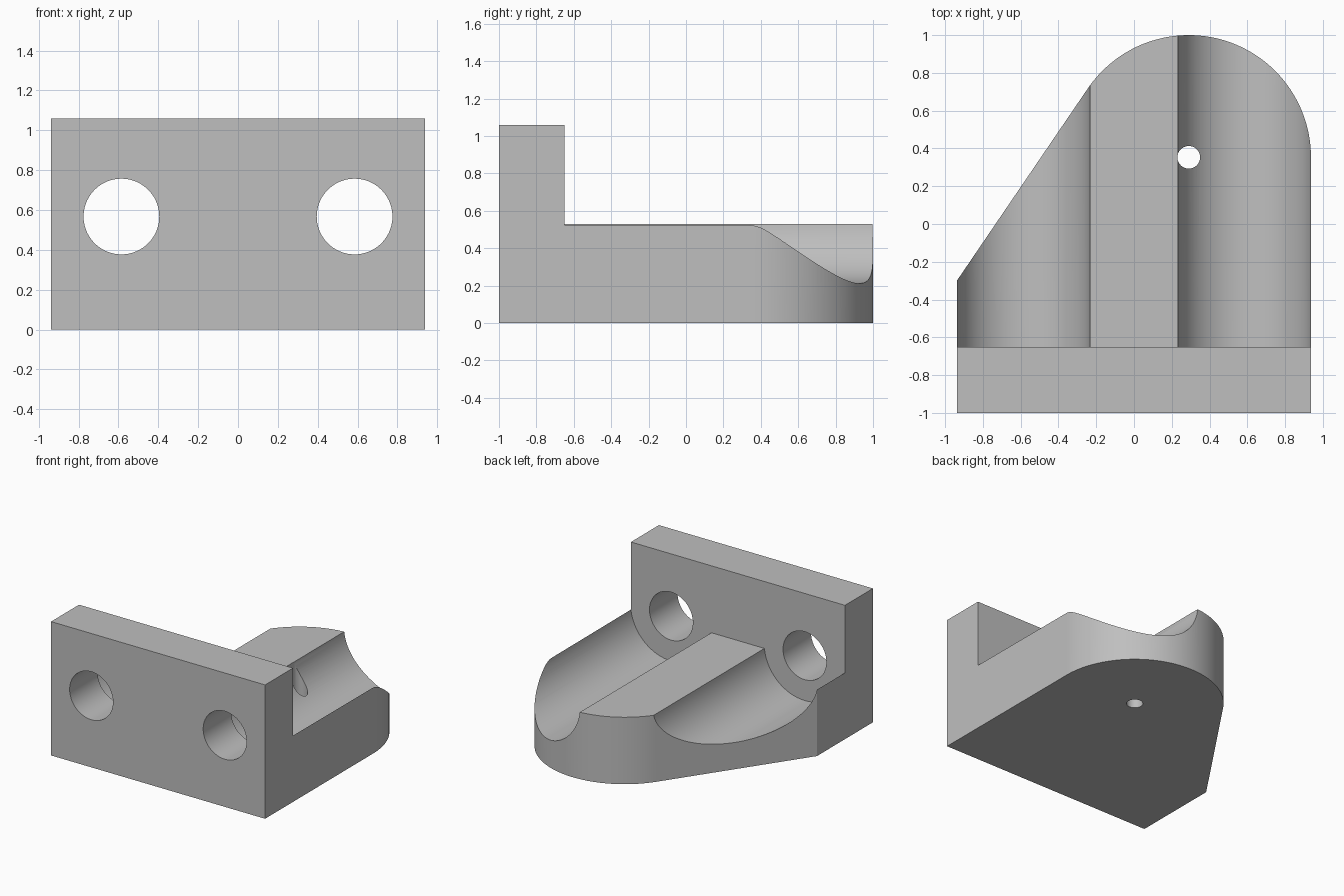
import bpy, bmesh
from math import sin, cos, asin, acos, atan2, hypot, pi
from mathutils import Vector

cube = bpy.data.objects.get("Cube")
if cube:
    bpy.data.objects.remove(cube, do_unlink=True)

HALF_X, FRONT, PLATE_BACK = 0.9375, -1.0, -0.65
PLATE_TOP, BASE_TOP = 1.06, 0.53
BORE_X, BORE_Z, BORE_R, GROOVE_R = 0.585, 0.567, 0.19, 0.355
NOSE, NOSE_R = Vector((0.29, 0.353)), 0.647
LEFT_END = Vector((-HALF_X, -0.3))


def arc(cx, cy, r, start, end, steps):
    return [(cx + r * cos(start + (end - start) * i / steps),
             cy + r * sin(start + (end - start) * i / steps)) for i in range(steps + 1)]


def extrude(name, profile, start, end, along_y=False):
    """Extrude an xy profile along z, or an xz profile along y."""
    def place(p, d):
        return (p[0], d, p[1]) if along_y else (p[0], p[1], d)
    bm = bmesh.new()
    face = bm.faces.new([bm.verts.new(place(p, start)) for p in profile])
    grown = bmesh.ops.extrude_face_region(bm, geom=[face])["geom"]
    shift = Vector(place((0, 0), end - start))
    bmesh.ops.translate(bm, vec=shift, verts=[v for v in grown if isinstance(v, bmesh.types.BMVert)])
    bmesh.ops.recalc_face_normals(bm, faces=bm.faces[:])
    mesh = bpy.data.meshes.new(name)
    bm.to_mesh(mesh)
    bm.free()
    obj = bpy.data.objects.new(name, mesh)
    bpy.context.collection.objects.link(obj)
    return obj


def cut(target, cutter):
    cutter.hide_render = True
    mod = target.modifiers.new("cut", 'BOOLEAN')
    mod.operation, mod.solver, mod.object = 'DIFFERENCE', 'EXACT', cutter
    bpy.context.view_layer.objects.active = target
    bpy.ops.object.modifier_apply(modifier=mod.name)
    bpy.data.objects.remove(cutter, do_unlink=True)


# Footprint: square front, rounded nose, slanted side tangent to the nose
to_nose = NOSE - LEFT_END
tangent = atan2(to_nose.y, to_nose.x) + asin(NOSE_R / hypot(*to_nose)) + pi / 2
outline = [(-HALF_X, FRONT), (HALF_X, FRONT)]
outline += arc(NOSE.x, NOSE.y, NOSE_R, 0, tangent, 72)
outline.append(tuple(LEFT_END))
bracket = extrude("angle_bracket", outline, 0, PLATE_TOP)

# Lower the base behind the upright plate and scoop its two grooves
dip = asin((BORE_Z - BASE_TOP) / GROOVE_R)
scoop = [(-1.2, BASE_TOP)]
for x in (-BORE_X, BORE_X):
    scoop += arc(x, BORE_Z, GROOVE_R, pi + dip, 2 * pi - dip, 56)
scoop += [(1.2, BASE_TOP), (1.2, 1.5), (-1.2, 1.5)]
cut(bracket, extrude("scoop_cutter", scoop, PLATE_BACK, 1.5, along_y=True))

# Two bores through the plate, one pin hole through the base
for x in (-BORE_X, BORE_X):
    ring = arc(x, BORE_Z, BORE_R, 0, 2 * pi, 72)[:-1]
    cut(bracket, extrude("bore_cutter", ring, -1.2, -0.5, along_y=True))
pin = arc(NOSE.x, NOSE.y, 0.06, 0, 2 * pi, 40)[:-1]
cut(bracket, extrude("pin_cutter", pin, -0.2, 1))

# Plain grey finish
grey = bpy.data.materials.new("plain_grey")
grey.use_nodes = True
colour = (0.52, 0.52, 0.52, 1)
grey.diffuse_color = colour
grey.node_tree.nodes["Principled BSDF"].inputs["Base Color"].default_value = colour
bracket.data.materials.clear()
bracket.data.materials.append(grey)
for poly in bracket.data.polygons:
    poly.material_index = 0

bpy.ops.object.select_all(action='DESELECT')
bracket.select_set(True)
bpy.context.view_layer.objects.active = bracket
bpy.ops.object.shade_smooth_by_angle(angle=pi / 6)
